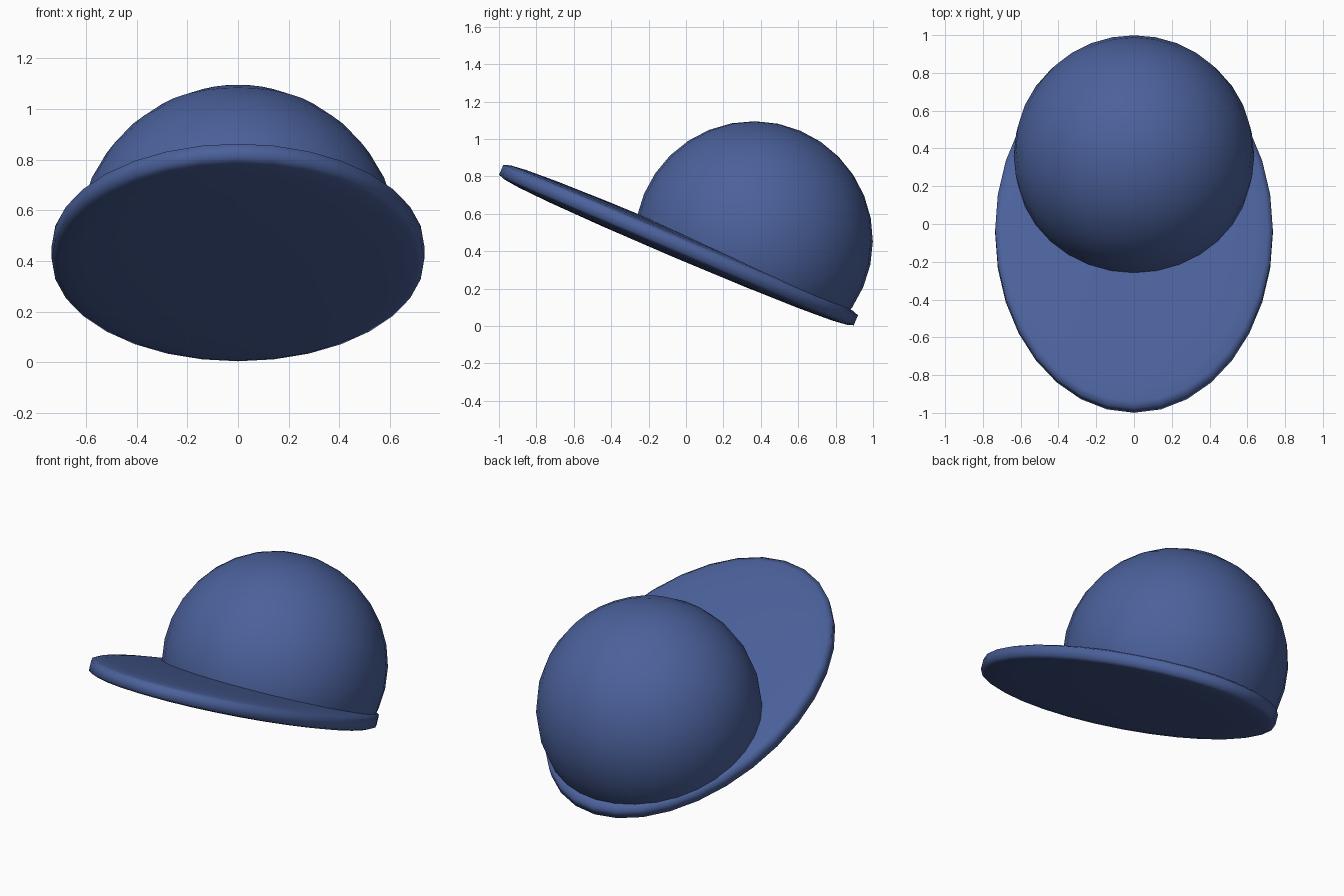
import bpy, bmesh, math
from mathutils import Matrix, Vector

if "Cube" in bpy.data.objects:
    bpy.data.objects.remove(bpy.data.objects["Cube"])

TILT = math.radians(-23.0)
BRIM_CENTRE = Vector((0, -0.04, 0.433))
CROWN_CENTRE = Vector((0, 0.362, 0.458))

cloth = bpy.data.materials.new("blue cloth")
cloth.diffuse_color = (0.07, 0.12, 0.33, 1)
cloth.use_nodes = True
cloth.node_tree.nodes["Principled BSDF"].inputs["Base Color"].default_value = cloth.diffuse_color


def finish(name, bm):
    bmesh.ops.recalc_face_normals(bm, faces=bm.faces)
    for f in bm.faces:
        f.smooth = True
    mesh = bpy.data.meshes.new(name)
    bm.to_mesh(mesh)
    bm.free()
    mesh.materials.append(cloth)
    obj = bpy.data.objects.new(name, mesh)
    bpy.context.collection.objects.link(obj)


# Brim: oval disc with a blunt rim and gently bulging faces, tipped up at the front
upper = [(1.0, 0.029), (0.965, 0.041), (0.88, 0.051), (0.7, 0.06), (0.4, 0.067)]
profile = upper[::-1] + [(r, -z) for r, z in upper]
bm = bmesh.new()
count = 32
rings = []
for r, z in profile:
    angles = [2 * math.pi * i / count for i in range(count)]
    rings.append([bm.verts.new((0.735 * r * math.cos(a), 1.03 * r * math.sin(a), z))
                  for a in angles])
for a, b in zip(rings, rings[1:]):
    for i in range(count):
        j = (i + 1) % count
        bm.faces.new((a[i], a[j], b[j], b[i]))
for ring, z in ((rings[0], 0.07), (rings[-1], -0.07)):
    pole = bm.verts.new((0, 0, z))
    for i in range(count):
        bm.faces.new((ring[i], ring[(i + 1) % count], pole))
tilt = Matrix.Rotation(TILT, 4, 'X')
bm.transform(Matrix.Translation(BRIM_CENTRE) @ tilt)
finish("brim", bm)

# Crown: ball trimmed off inside the brim
bm = bmesh.new()
bmesh.ops.create_uvsphere(bm, u_segments=32, v_segments=16, radius=0.637)
bm.transform(Matrix.Translation(CROWN_CENTRE) @ tilt)
normal = tilt.to_3x3() @ Vector((0, 0, 1))
bmesh.ops.bisect_plane(bm, geom=bm.verts[:] + bm.edges[:] + bm.faces[:],
                       plane_co=BRIM_CENTRE, plane_no=normal, clear_inner=True)
finish("crown", bm)
